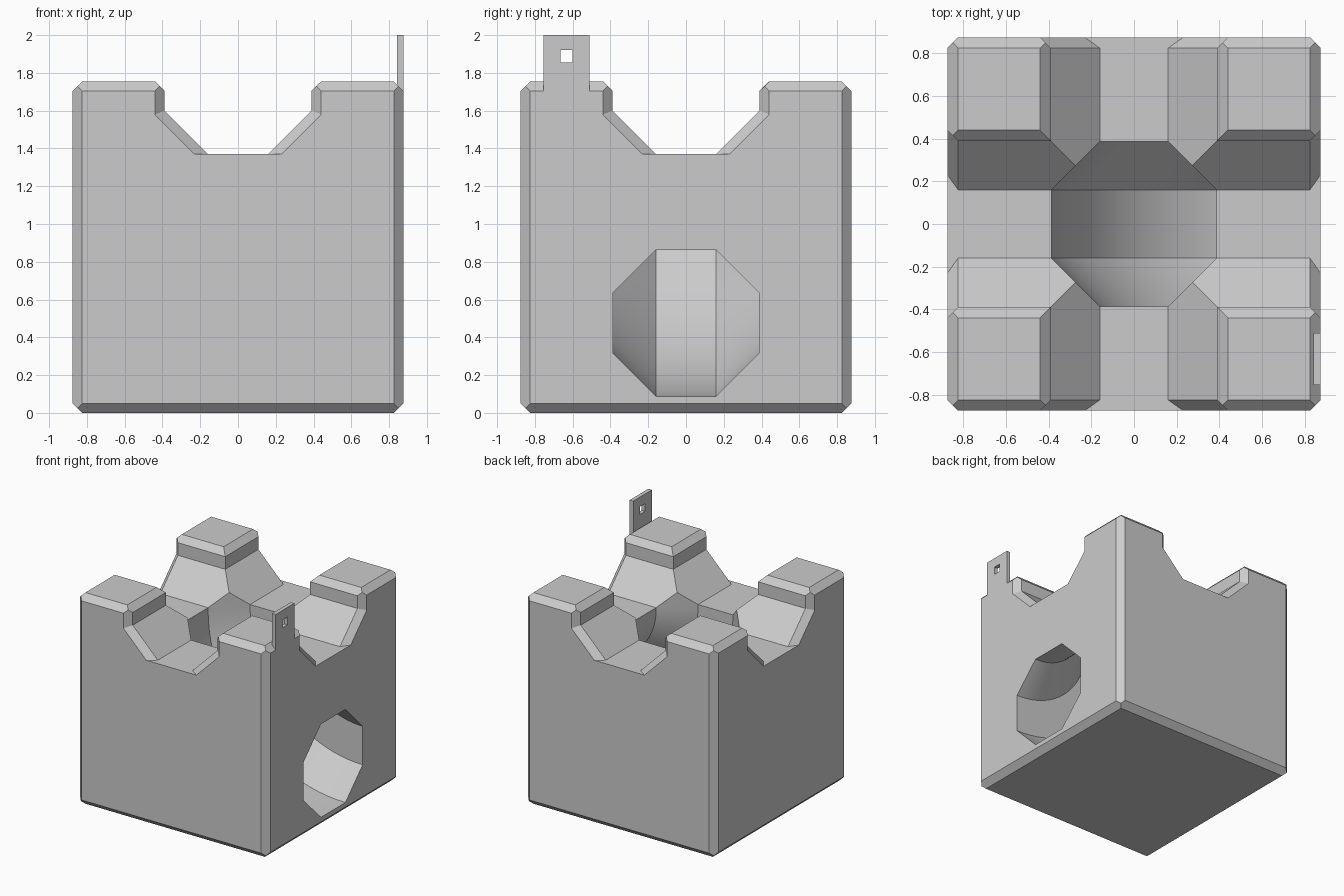
import bpy, bmesh, math
from mathutils import Vector, Matrix

default = bpy.data.objects.get("Cube")
if default:
    bpy.data.objects.remove(default, do_unlink=True)

HALF, TOP, CHAMFER = 0.875, 1.755, 0.05
FLAT, RADIUS = 0.16, 0.387          # octagon half side and half width
FLOOR = 1.37

grey = bpy.data.materials.new("light_grey")
grey.use_nodes = True
grey.diffuse_color = (0.6, 0.6, 0.6, 1)
grey.node_tree.nodes["Principled BSDF"].inputs["Base Color"].default_value = (0.6, 0.6, 0.6, 1)


def finish(name, bm):
    bmesh.ops.recalc_face_normals(bm, faces=bm.faces)
    mesh = bpy.data.meshes.new(name)
    bm.to_mesh(mesh)
    bm.free()
    mesh.materials.append(grey)
    obj = bpy.data.objects.new(name, mesh)
    bpy.context.collection.objects.link(obj)
    return obj


def box(lo, hi):
    bm = bmesh.new()
    lo, hi = Vector(lo), Vector(hi)
    bmesh.ops.create_cube(bm, size=1, matrix=Matrix.Translation((lo + hi) / 2)
                          @ Matrix.Diagonal((*(hi - lo), 1)))
    return bm


def loft(name, rings):
    bm = bmesh.new()
    loops = [[bm.verts.new(p) for p in ring] for ring in rings]
    n = len(loops[0])
    for a, b in zip(loops, loops[1:]):
        for i in range(n):
            j = (i + 1) % n
            bm.faces.new((a[i], a[j], b[j], b[i]))
    bm.faces.new(loops[0])
    bm.faces.new(loops[-1][::-1])
    return finish(name, bm)


def cut(target, cutter):
    cutter.hide_render = True
    mod = target.modifiers.new("cut", "BOOLEAN")
    mod.operation, mod.solver, mod.object = "DIFFERENCE", "EXACT", cutter
    bpy.context.view_layer.objects.active = target
    bpy.ops.object.modifier_apply(modifier=mod.name)
    bpy.data.objects.remove(cutter, do_unlink=True)


# Block with every edge planed off at 45 degrees
bm = box((-HALF, -HALF, 0), (HALF, HALF, TOP))
half = Vector((HALF, HALF, TOP / 2))
for a, b in ((0, 1), (1, 2), (0, 2)):
    for sa in (-1, 1):
        for sb in (-1, 1):
            normal, point = Vector(), Vector((0, 0, TOP / 2))
            normal[a], normal[b] = sa, sb
            point[a] += sa * (half[a] - CHAMFER)
            point[b] += sb * half[b]
            bmesh.ops.bisect_plane(bm, geom=bm.verts[:] + bm.edges[:] + bm.faces[:],
                                   plane_co=point, plane_no=normal, clear_outer=True)
            bmesh.ops.holes_fill(bm, edges=[e for e in bm.edges if e.is_boundary])
block = finish("block", bm)


# Crossing half-octagon channels with flared mouths
def channel_profile(o):
    wall = 0.39 + o
    side = [(FLAT + o * math.sqrt(2), FLOOR),
            (wall, 1.6 - o * (math.sqrt(2) - 1)),
            (wall, TOP - CHAMFER + o), (0.49, TOP + CHAMFER)]
    return side + [(-x, z) for x, z in reversed(side)]


extra = 0.02
stations = [(-HALF - extra, CHAMFER + extra), (CHAMFER - HALF, 0),
            (HALF - CHAMFER, 0), (HALF + extra, CHAMFER + extra)]
for name, along_x in (("channel_front_back", False), ("channel_sides", True)):
    rings = [[(y, x, z) if along_x else (x, y, z) for x, z in channel_profile(o)]
             for y, o in stations]
    cut(block, loft(name, rings))

# Octagonal tunnel bending from the side opening up to the crossing
octagon = [(FLAT, RADIUS), (RADIUS, FLAT), (RADIUS, -FLAT), (FLAT, -RADIUS),
           (-FLAT, -RADIUS), (-RADIUS, -FLAT), (-RADIUS, FLAT), (-FLAT, RADIUS)]
TUNNEL_Z, STEPS = 0.475, 24
path = [(HALF + 0.1, TUNNEL_Z, 0)]
for i in range(STEPS + 1):
    t = math.pi / 2 * i / STEPS
    path.append((HALF * (1 - math.sin(t)), TUNNEL_Z + HALF * (1 - math.cos(t)), t))
path.append((0, 1.7, math.pi / 2))
rings = [[(x + v * math.sin(t), u, z + v * math.cos(t)) for u, v in octagon]
         for x, z, t in path]
cut(block, loft("tunnel", rings))

# Hanging tab with a square hole
tab = finish("tab", box((0.842, -0.755, TOP - CHAMFER), (HALF, -0.51, 2)))
cut(tab, finish("tab_hole", box((0.8, -0.665, 1.855), (0.9, -0.6, 1.92))))

bpy.ops.object.select_all(action="DESELECT")
block.select_set(True)
bpy.context.view_layer.objects.active = block
bpy.ops.object.shade_smooth_by_angle(angle=math.radians(25))
